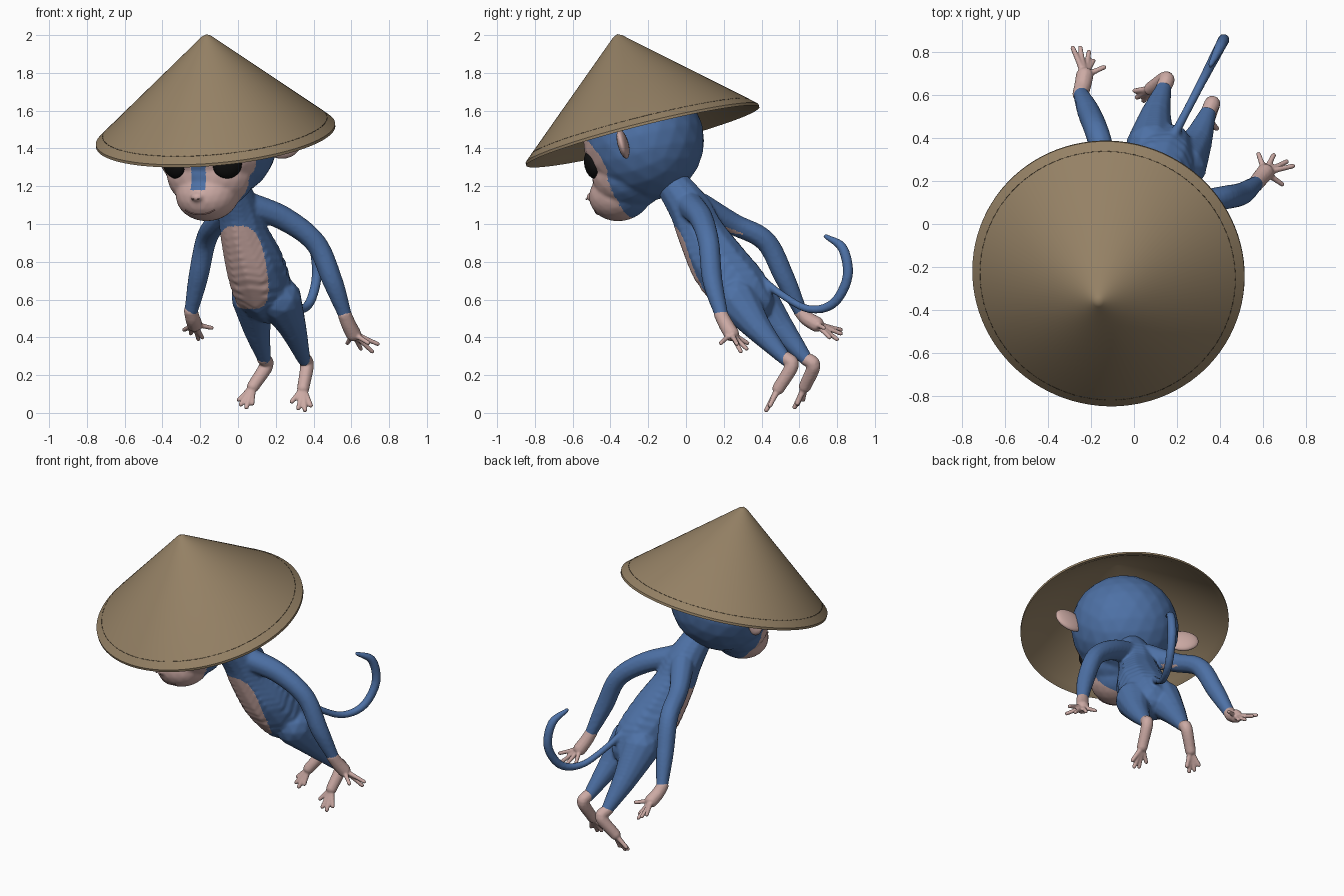
import bpy, bmesh, math
from mathutils import Vector, Matrix

cube = bpy.data.objects.get("Cube")
if cube:
    bpy.data.objects.remove(cube)


def material(name, rgb):
    m = bpy.data.materials.new(name)
    m.use_nodes = True
    m.diffuse_color = (*rgb, 1)
    bsdf = next(n for n in m.node_tree.nodes if n.type == 'BSDF_PRINCIPLED')
    bsdf.inputs["Base Color"].default_value = (*rgb, 1)
    bsdf.inputs["Roughness"].default_value = 0.8
    return m


BLUE = material("blue fur", (.075, .165, .38))
PINK = material("pink skin", (.6, .4, .37))
LIP = material("dark pink", (.3, .17, .16))
BLACK = material("black eye", (.005, .005, .005))
STRAW = material("straw", (.3, .22, .13))
THREAD = material("dark straw", (.08, .06, .035))


def ball(bm, centre, size, turn=0.0, detail=3):
    """Add an ellipsoid, optionally turned about z."""
    m = Matrix.Translation(centre) @ Matrix.Rotation(turn, 4, 'Z') @ Matrix.Diagonal((*size, 1))
    bmesh.ops.create_icosphere(bm, subdivisions=detail, radius=1, matrix=m)


def limb(bm, points):
    """Fill a smooth path of (x, y, z, radius) points with closely packed balls."""
    p = [Vector(q) for q in points]
    p = [2 * p[0] - p[1]] + p + [2 * p[-1] - p[-2]]
    for a, b, c, d in zip(p, p[1:], p[2:], p[3:]):
        gap = (c.xyz - b.xyz).length
        steps = max(2, math.ceil(gap / (0.35 * min(b.w, c.w))))
        for i in range(steps + 1):
            t = i / steps
            q = (2 * b + (c - a) * t + (2 * a - 5 * b + 4 * c - d) * t ** 2
                 + (3 * b - a - 3 * c + d) * t ** 3) / 2
            ball(bm, q.xyz, [q.w] * 3, detail=2)


def make(name, bm, mats, place=Matrix(), voxel=0.0, smooth=4):
    """Turn a bmesh into an object; a voxel size fuses it into one skin."""
    mesh = bpy.data.meshes.new(name)
    bm.to_mesh(mesh)
    bm.free()
    ob = bpy.data.objects.new(name, mesh)
    bpy.context.collection.objects.link(ob)
    if voxel:
        r = ob.modifiers.new("fuse", 'REMESH')
        r.mode, r.voxel_size = 'VOXEL', voxel
        s = ob.modifiers.new("soften", 'SMOOTH')
        s.factor, s.iterations = 0.5, smooth
        graph = bpy.context.evaluated_depsgraph_get()
        fused = bpy.data.meshes.new_from_object(ob.evaluated_get(graph))
        ob.modifiers.clear()
        ob.data = fused
    ob.data.materials.clear()
    for m in mats:
        ob.data.materials.append(m)
    ob.data.shade_smooth()
    ob.matrix_world = place
    return ob


# Body: torso, arms, legs and tail fused into one skin
bm = bmesh.new()
limb(bm, [(-.04, -.08, 1.22, .09), (0, .02, 1.08, .115), (.03, .08, .95, .13),
          (.09, .18, .78, .16), (.13, .28, .66, .16), (.16, .35, .59, .12)])
limb(bm, [(.05, .02, 1.1, .075), (.24, .08, 1.03, .065), (.41, .12, .9, .058),
          (.5, .14, .7, .055), (.57, .19, .51, .036)])
limb(bm, [(-.03, .08, 1.09, .075), (-.12, .25, 1, .06), (-.17, .42, .91, .058),
          (-.21, .52, .72, .055), (-.25, .61, .53, .036)])
limb(bm, [(.08, .36, .62, .12), (.1, .5, .45, .075), (.14, .64, .28, .035)])
limb(bm, [(.22, .27, .6, .12), (.29, .38, .45, .075), (.35, .53, .28, .035)])
tail = [(.36, .74, .024), (.5, .63, .021), (.65, .55, .022), (.78, .58, .026),
        (.855, .72, .028), (.83, .87, .027), (.74, .935, .014)]
limb(bm, [(.19 + .52 * (y - .42), y, z, r) for y, z, r in tail])
body = make("body", bm, [BLUE, PINK], voxel=.009)

# Belly patch
for f in body.data.polygons:
    c, n = f.center, f.normal
    u = (c.x - .03 - .16 * (.77 - c.z)) / .12
    v = (c.z - .77) / .22
    if abs(u) ** 3 + abs(v) ** 3 < 1 and n.y < .1 and c.y < .3:
        f.material_index = 1


def extremity(name, path, tips, width):
    """Hand or foot: a short path ending in a palm with fanned digits."""
    bm = bmesh.new()
    limb(bm, path)
    palm = Vector(path[-1][:3])
    for tip in tips:
        t = Vector(tip)
        limb(bm, [(*palm, width * 1.5), (*palm.lerp(t, .5), width * 1.15), (*t, width)])
    make(name, bm, [PINK], voxel=.006, smooth=3)


extremity("left_hand", [(.565, .185, .52, .038), (.585, .21, .47, .04), (.61, .24, .42, .042)],
          [(.58, .325, .37), (.65, .32, .34), (.71, .29, .325), (.74, .27, .365), (.69, .185, .37)], .012)
extremity("right_hand", [(-.25, .605, .54, .038), (-.24, .64, .5, .04), (-.23, .69, .47, .042)],
          [(-.285, .82, .44), (-.25, .82, .42), (-.21, .8, .39), (-.19, .76, .4), (-.14, .73, .45)], .012)
extremity("right_foot", [(.135, .63, .29, .037), (.15, .675, .25, .038), (.08, .63, .14, .034)],
          [(.005, .62, .07), (.015, .59, .045), (.045, .575, .03), (.075, .59, .05)], .013)
extremity("left_foot", [(.35, .53, .29, .037), (.365, .56, .25, .038), (.345, .49, .13, .034)],
          [(.285, .455, .06), (.32, .43, .025), (.355, .425, .015), (.385, .445, .04)], .013)

# Head frame: turned and nodding forward; local -y is the face
HEAD = (Matrix.Translation((-.115, -.22, 1.43)) @ Matrix.Rotation(math.radians(-20), 4, 'Z')
        @ Matrix.Rotation(math.radians(15), 4, 'X'))
bm = bmesh.new()
ball(bm, (0, 0, .02), (.33, .32, .33))
ball(bm, (0, -.2, -.23), (.17, .17, .14))
ball(bm, (0, -.12, -.14), (.24, .2, .19))
ball(bm, (0, -.36, -.2), (.035, .03, .025))
head = make("head", bm, [BLUE, PINK], HEAD, voxel=.009, smooth=8)

# Face mask: muzzle and eye patches, with a fur stripe down the nose
for f in head.data.polygons:
    x, y, z = f.center
    muzzle = y < -.17 and z < -.13
    patch = y < -.12 and math.hypot(abs(x) - .14, z + .04) < .135
    stripe = abs(x) < .043 and z > -.165
    if (muzzle or patch) and not stripe:
        f.material_index = 1

for side, label in ((1, "left"), (-1, "right")):
    bm = bmesh.new()
    ball(bm, (side * .15, -.262, -.05), (.078, .04, .075), side * .5)
    make(label + "_eye", bm, [BLACK], HEAD)
    bm = bmesh.new()
    ball(bm, (side * .365, .01, -.01), (.1, .028, .08), side * .25)
    make(label + "_ear", bm, [PINK], HEAD)
    bm = bmesh.new()
    ball(bm, (side * .016, -.386, -.205), (.007, .006, .004))
    make(label + "_nostril", bm, [LIP], HEAD)

# Mouth line following the muzzle
bm = bmesh.new()
mouth = []
for i in range(-4, 5):
    x = i * .02
    z = -.3 + 3 * x * x
    mouth.append((x, -.2 - .168 * math.sqrt(1 - (x / .17) ** 2 - ((z + .23) / .14) ** 2), z, .004))
limb(bm, mouth)
make("mouth", bm, [LIP], HEAD)

# Conical hat: a thin hollow shell turned about its axis
HAT = HEAD @ Matrix.Translation((0, 0, .05))
RIM, TALL = .636, .545
bm = bmesh.new()
profile = [(0, TALL), (.025, TALL - .012), (RIM - .04, .036), (RIM, 0),
           (RIM, -.015), (RIM - .04, .008), (0, TALL - .04)]
verts = [bm.verts.new((r, 0, z)) for r, z in profile]
edges = [bm.edges.new(pair) for pair in zip(verts, verts[1:])]
bmesh.ops.spin(bm, geom=verts + edges, cent=(0, 0, 0), axis=(0, 0, 1),
               angle=math.tau, steps=96, use_duplicate=False)
bmesh.ops.remove_doubles(bm, verts=bm.verts, dist=.0005)
bmesh.ops.recalc_face_normals(bm, faces=bm.faces)
hat = make("straw_hat", bm, [STRAW], HAT)
bpy.ops.object.select_all(action='DESELECT')
hat.select_set(True)
bpy.context.view_layer.objects.active = hat
bpy.ops.object.shade_smooth_by_angle(angle=math.radians(35))


def on_cone(r, angle):
    return Vector((r * math.cos(angle), r * math.sin(angle), TALL * (1 - r / RIM)))


def strand(bm, points, width):
    """Thin flat-sided thread through the given points."""
    for a, b in zip(points, points[1:]):
        d = b - a
        m = Matrix.Translation((a + b) / 2) @ d.to_track_quat('Z', 'Y').to_matrix().to_4x4()
        bmesh.ops.create_cone(bm, segments=5, radius1=width, radius2=width,
                              depth=d.length, cap_ends=True, matrix=m)


# Woven crown: rings of thread and five doubled spokes
bm = bmesh.new()
for k in range(6):
    strand(bm, [on_cone(.03 + .016 * k, math.tau * i / 40) for i in range(41)], .002)
for k in range(5):
    for shift in (-.06, .06):
        a = math.tau * k / 5 + shift
        strand(bm, [on_cone(.02, a), on_cone(.125, a)], .0035)
make("crown_weave", bm, [STRAW, THREAD], HAT).data.polygons.foreach_set
weave = bpy.data.objects["crown_weave"]
for f in weave.data.polygons:
    f.material_index = 1

# Stitched line just inside the rim
bm = bmesh.new()
strand(bm, [on_cone(RIM - .04, math.tau * i / 96) for i in range(97)], .002)
make("rim_stitch", bm, [THREAD], HAT)
